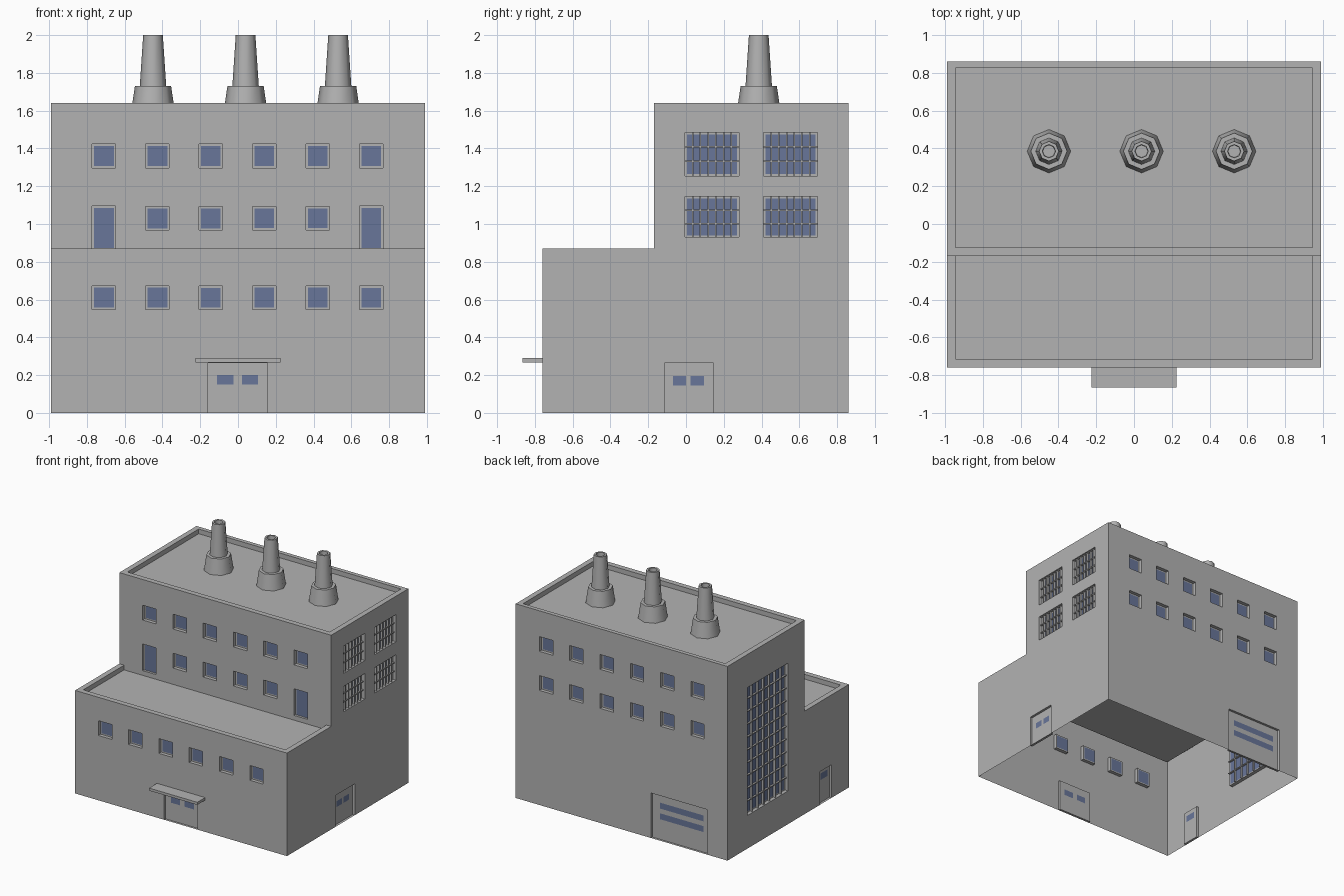
import bpy, bmesh, math
from mathutils import Vector, Matrix

cube = bpy.data.objects.get("Cube")
if cube:
    bpy.data.objects.remove(cube, do_unlink=True)


def material(name, rgb):
    m = bpy.data.materials.new(name)
    m.use_nodes = True
    m.diffuse_color = (*rgb, 1)
    m.node_tree.nodes["Principled BSDF"].inputs["Base Color"].default_value = (*rgb, 1)
    return m


GREY = material("concrete_grey", (0.45, 0.45, 0.45))
GLASS = material("blue_glass", (0.138, 0.18, 0.32))


def finish(bm, name, mats=(GREY,)):
    mesh = bpy.data.meshes.new(name)
    bm.to_mesh(mesh)
    bm.free()
    obj = bpy.data.objects.new(name, mesh)
    bpy.context.collection.objects.link(obj)
    for m in mats:
        mesh.materials.append(m)
    return obj


# Main dimensions
W, FRONT, STEP, BACK = 0.99, -0.76, -0.17, 0.86
LOW, HIGH, RIM, DROP = 0.87, 1.64, 0.045, 0.04

# Wall planes: across, up, depth into the building
PLANES = {
    "front": lambda u, v, d: Vector((u, FRONT + d, v)),
    "upper": lambda u, v, d: Vector((u, STEP + d, v)),
    "back": lambda u, v, d: Vector((u, BACK - d, v)),
    "right": lambda u, v, d: Vector((W - d, u, v)),
    "left": lambda u, v, d: Vector((-W + d, u, v)),
    "roof": lambda u, v, d: Vector((u, v, HIGH - d)),
    "low_roof": lambda u, v, d: Vector((u, -v, LOW - d)),
}
shell = bmesh.new()


def corners(r):
    u0, v0, u1, v1 = r
    return [(u0, v0), (u1, v0), (u1, v1), (u0, v1)]


def shrink(r, t):
    return (r[0] + t, r[1] + t, r[2] - t, r[3] - t)


def fill(place, depth, outline, holes):
    """Flat face with holes cut out of it."""
    edges = []
    for loop in [outline] + [corners(h) for h in holes]:
        vs = [shell.verts.new(place(u, v, depth)) for u, v in loop]
        edges += [shell.edges.new((a, b)) for a, b in zip(vs, vs[1:] + vs[:1])]
    normal = place(0, 0, 0) - place(0, 0, 1)
    bmesh.ops.triangle_fill(shell, use_beauty=True, edges=edges, normal=normal)


def recess(place, rect, depth, panes):
    """Sunken panel with glass panes."""
    c = corners(rect)
    for a, b in zip(c, c[1:] + c[:1]):
        shell.faces.new([shell.verts.new(place(*p, d))
                         for p, d in ((a, 0), (b, 0), (b, depth), (a, depth))])
    fill(place, depth, c, panes)
    for pane in panes:
        f = shell.faces.new([shell.verts.new(place(*p, depth)) for p in corners(pane)])
        f.material_index = 1


def wall(side, start, end, base, top, windows=(), doors=(), depth=0.03):
    """Wall whose doors notch the bottom edge; doors are (rect, panes)."""
    place = PLANES[side]
    outline = [(start, base)]
    for (u0, v0, u1, v1), _ in doors:
        outline += [(u0, v0), (u0, v1), (u1, v1), (u1, v0)]
    outline += [(end, base)] + top
    fill(place, 0, outline, windows)
    for r in windows:
        recess(place, r, depth, [shrink(r, 0.01)])
    for r, panes in doors:
        recess(place, r, 0.02 if side != "low_roof" else DROP, panes)


def row(z, columns):
    return [(x - 0.0625, z - 0.0625, x + 0.0625, z + 0.0625) for x in columns]


def flat_top(z):
    return [(W, z), (-W, z)]


# Front and back walls
COLS = [-0.71 + 0.283 * i for i in range(6)]
front_door = ((-0.16, 0, 0.155, 0.265),
              [(-0.11, 0.15, -0.025, 0.2), (0.02, 0.15, 0.105, 0.2)])
wall("front", -W, W, 0, flat_top(LOW), row(0.61, COLS), [front_door])

roof_doors = []
for x in (COLS[0], COLS[-1]):
    r = (x - 0.0625, LOW, x + 0.0625, 1.095)
    roof_doors.append((r, [(r[0] + 0.01, LOW + 0.002, r[2] - 0.01, 1.085)]))
wall("upper", -W, W, LOW, flat_top(HIGH),
     row(1.36, COLS) + row(1.03, COLS[1:-1]), roof_doors)

loading_door = ((-0.8, 0, -0.275, 0.38),
                [(-0.75, z, -0.345, z + 0.05) for z in (0.17, 0.26)])
wall("back", -W, W, 0, flat_top(HIGH), row(1.36, COLS) + row(1.03, COLS), [loading_door])

# Stepped side walls
steps = [(BACK, HIGH), (STEP, HIGH), (STEP, LOW), (FRONT, LOW)]
side_windows = [(y, z0, y + 0.285, z1) for y in (-0.005, 0.41)
                for z0, z1 in ((0.93, 1.145), (1.255, 1.485))]
side_door = ((-0.115, 0, 0.145, 0.265),
             [(-0.07, 0.145, 0, 0.195), (0.025, 0.145, 0.095, 0.195)])
wall("right", FRONT, BACK, 0, steps, side_windows, [side_door])

tall_window = (0.05, 0.28, 0.59, 1.36)
small_door = ((-0.53, 0, -0.375, 0.28), [(-0.5, 0.19, -0.41, 0.245)])
wall("left", FRONT, BACK, 0, steps, [tall_window], [small_door])

# Sunken roofs with parapet rims
roof_rect = (-W + RIM, STEP + RIM, W - RIM, BACK - 0.035)
fill(PLANES["roof"], 0, corners((-W, STEP, W, BACK)), [roof_rect])
recess(PLANES["roof"], roof_rect, DROP, [])
wall("low_roof", -W, W, -STEP, [(W, -FRONT), (-W, -FRONT)],
     doors=[((-W + RIM, -STEP, W - RIM, -FRONT - RIM), [])])

bmesh.ops.remove_doubles(shell, verts=shell.verts, dist=0.0005)
bmesh.ops.recalc_face_normals(shell, faces=shell.faces)
finish(shell, "building_shell", (GREY, GLASS))


# Glazing bars
def box(bm, a, b):
    size = [abs(q - p) for p, q in zip(a, b)]
    m = Matrix.Translation((a + b) / 2) @ Matrix.Diagonal((*size, 1))
    bmesh.ops.create_cube(bm, size=1, matrix=m)


def bars(name, side, rect, columns, rows):
    bm = bmesh.new()
    place = PLANES[side]
    u0, v0, u1, v1 = rect
    t = 0.004
    for i in range(1, columns):
        u = u0 + (u1 - u0) * i / columns
        box(bm, place(u - t, v0, 0.01), place(u + t, v1, 0.045))
    for i in range(1, rows):
        v = v0 + (v1 - v0) * i / rows
        box(bm, place(u0, v - t, 0.015), place(u1, v + t, 0.045))
    finish(bm, name)


for i, r in enumerate(side_windows):
    bars(f"side_window_bars_{i + 1}", "right", r, 7, 3)
bars("tall_window_bars", "left", tall_window, 7, 10)

# Entrance canopy
bm = bmesh.new()
box(bm, Vector((-0.225, -0.865, 0.268)), Vector((0.225, FRONT, 0.29)))
finish(bm, "entrance_canopy")

# Eight-sided chimneys: radius and height from foot to hollow top
PROFILE = [(0.115, 1.6), (0.096, 1.73), (0.07, 1.73), (0.052, 2.0), (0.035, 2.0), (0.033, 1.96)]
for n, x in enumerate((-0.45, 0.04, 0.53)):
    bm = bmesh.new()
    rings = [[bm.verts.new((x + r * math.cos(k * math.pi / 4),
                            0.385 + r * math.sin(k * math.pi / 4), z))
              for k in range(8)] for r, z in PROFILE]
    for lo, hi in zip(rings, rings[1:]):
        for k in range(8):
            j = (k + 1) % 8
            bm.faces.new((lo[k], lo[j], hi[j], hi[k]))
    bm.faces.new(rings[-1])
    chimney = finish(bm, f"chimney_{n + 1}")
    bpy.ops.object.select_all(action='DESELECT')
    chimney.select_set(True)
    bpy.context.view_layer.objects.active = chimney
    bpy.ops.object.shade_smooth_by_angle(angle=math.radians(50))
